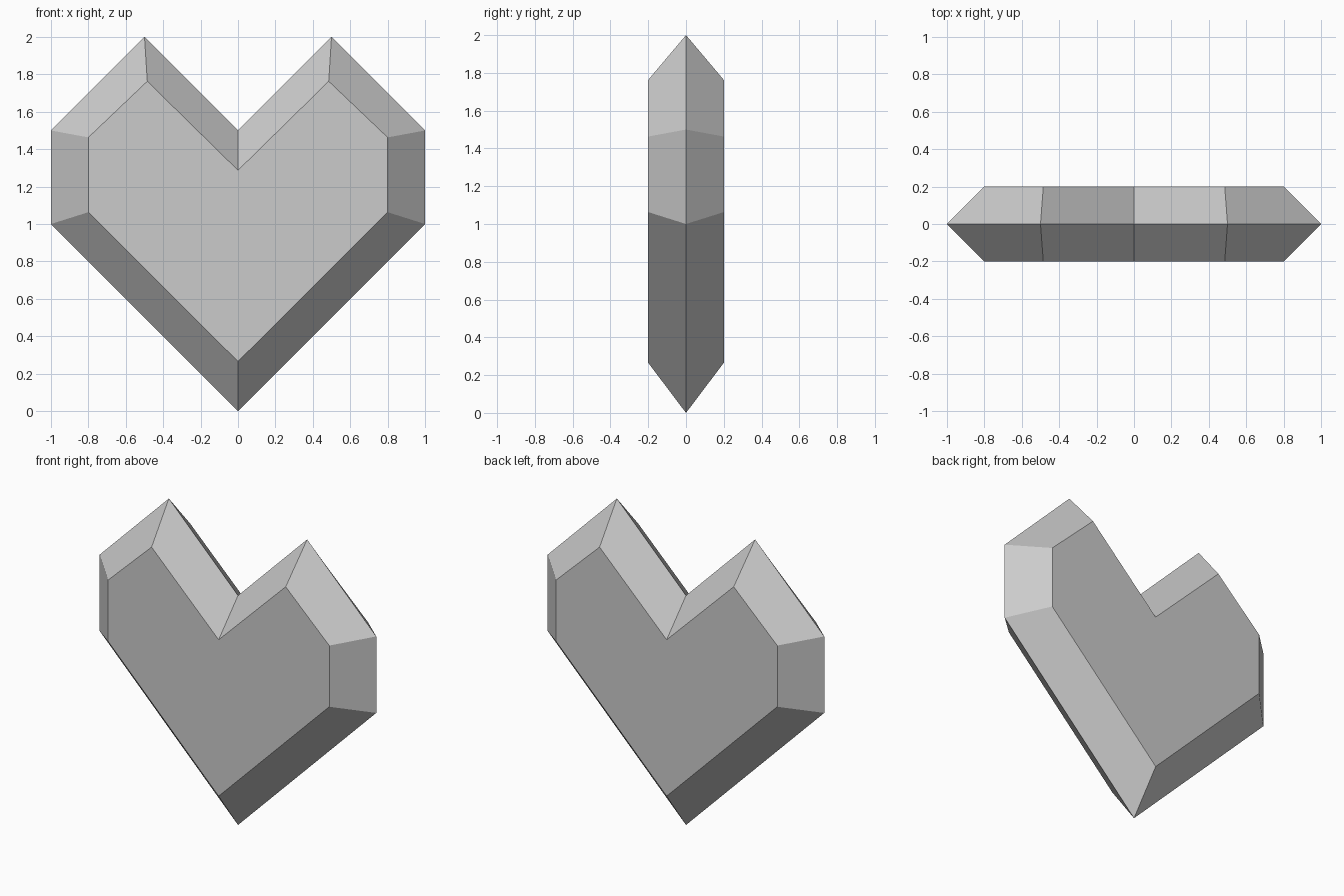
import bpy
import bmesh

cube = bpy.data.objects.get("Cube")
if cube:
    bpy.data.objects.remove(cube, do_unlink=True)

# Single grey material
grey = bpy.data.materials.new("light_grey")
grey.use_nodes = True
colour = (0.6, 0.6, 0.6, 1)
grey.diffuse_color = colour
grey.node_tree.nodes["Principled BSDF"].inputs["Base Color"].default_value = colour

# Half outlines from bottom tip to top notch: outer rim and flat face
RIM = [(0, 0), (1, 1), (1, 1.5), (0.5, 2), (0, 1.5)]
FACE = [(0, 0.265), (0.8, 1.063), (0.8, 1.463), (0.485, 1.763), (0, 1.287)]
HALF_DEPTH = 0.2


def add_ring(bm, half, y):
    """Mirror a half outline into a closed loop of vertices."""
    outline = half + [(-x, z) for x, z in reversed(half[1:-1])]
    return [bm.verts.new((x, y, z)) for x, z in outline]


def bridge(bm, a, b):
    for i in range(len(a)):
        j = (i + 1) % len(a)
        bm.faces.new((a[i], a[j], b[j], b[i]))


# Faceted heart: front face, sharp middle rim, back face
bm = bmesh.new()
front = add_ring(bm, FACE, -HALF_DEPTH)
rim = add_ring(bm, RIM, 0)
back = add_ring(bm, FACE, HALF_DEPTH)
bridge(bm, front, rim)
bridge(bm, rim, back)
bm.faces.new(front)
bm.faces.new(back)
bmesh.ops.recalc_face_normals(bm, faces=bm.faces)

mesh = bpy.data.meshes.new("heart")
bm.to_mesh(mesh)
bm.free()
mesh.materials.append(grey)
bpy.context.collection.objects.link(bpy.data.objects.new("heart", mesh))
